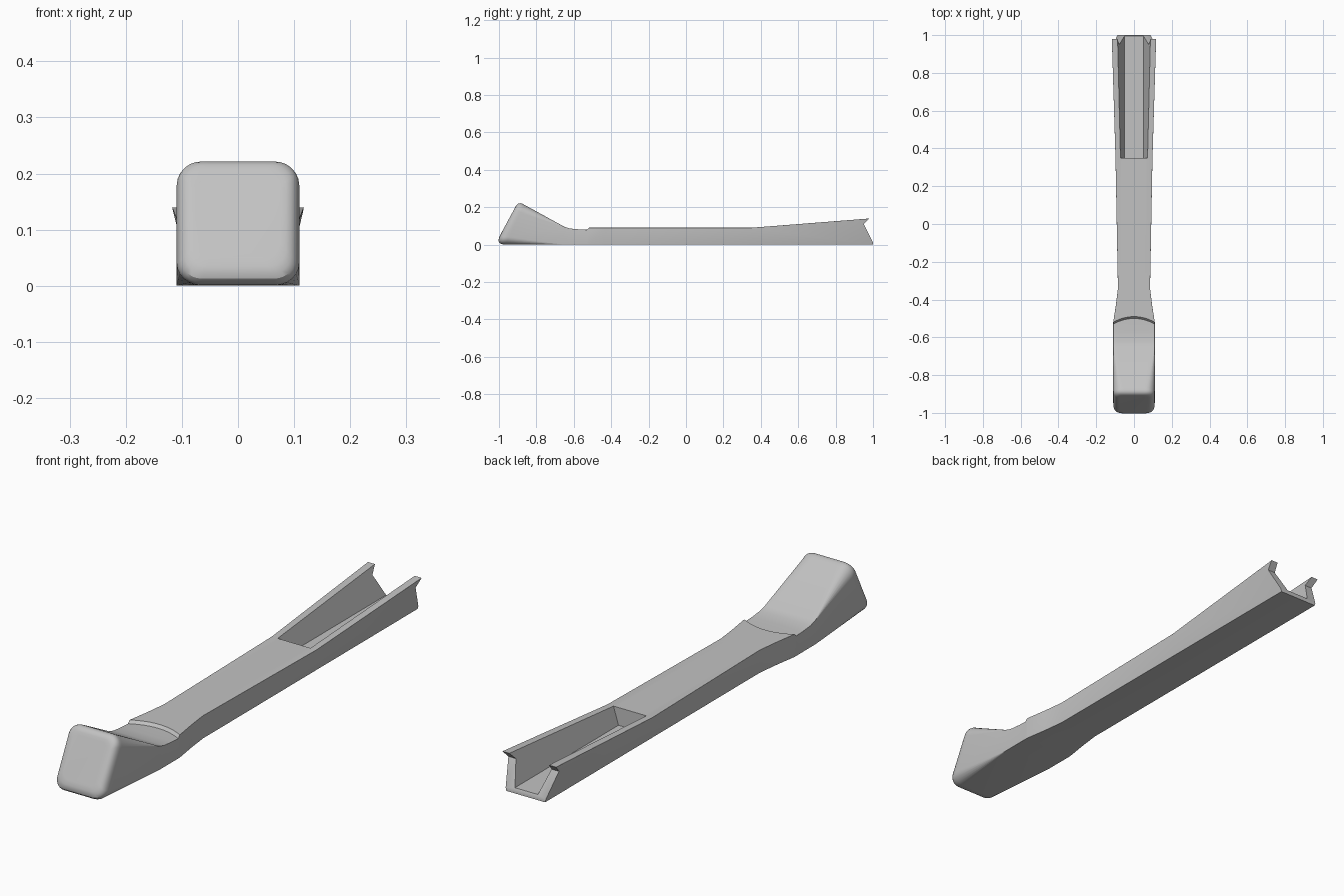
import bpy
import bmesh
from math import cos, sin, pi, radians
from mathutils import Vector

cube = bpy.data.objects.get("Cube")
if cube:
    bpy.data.objects.remove(cube, do_unlink=True)

grey = bpy.data.materials.new("light_grey")
grey.use_nodes = True
colour = (0.54, 0.54, 0.54, 1)
grey.diffuse_color = colour
grey.node_tree.nodes["Principled BSDF"].inputs["Base Color"].default_value = colour


def make_object(name, bm):
    bmesh.ops.recalc_face_normals(bm, faces=bm.faces)
    mesh = bpy.data.meshes.new(name)
    bm.to_mesh(mesh)
    bm.free()
    mesh.materials.append(grey)
    obj = bpy.data.objects.new(name, mesh)
    bpy.context.collection.objects.link(obj)
    return obj


def section(bottom, top, half_bottom, half_top, radius, bow=0):
    """Rounded trapezoid standing on the line bottom-top, given as (y, z)."""
    b, t = Vector((0, *bottom)), Vector((0, *top))
    height = (t - b).length
    uv = []
    corners = [(1, 0, -90), (1, 1, 0), (-1, 1, 90), (-1, 0, 180)]
    for side, upper, start in corners:
        for i in range(7):
            a = radians(start + 15 * i)
            v = (height - radius if upper else radius) + radius * sin(a)
            half = half_bottom + (half_top - half_bottom) * v / height
            uv.append((side * (half - radius) + radius * cos(a), v, half))
        if side == 1 and upper:
            # points across the top, so that it can bow
            flat = half_top - radius
            uv += [(flat * (1 - k / 6), height, half_top) for k in range(1, 12)]
    points = []
    for u, v, half in uv:
        p = b.lerp(t, v / height)
        points.append(Vector((u, p.y + bow * (1 - (u / half) ** 2), p.z)))
    return points


def bezier(a, c, b, t):
    return (1 - t) ** 2 * a + 2 * t * (1 - t) * c + t * t * b


# Head: rounded front rim, then a rounded block fading into sharp edges
rings = []
for i in range(7):
    t = i / 6
    low = [bezier(-0.994, -1.02, -0.965, t), bezier(0.05, 0, 0, t)]
    high = [bezier(-0.915, -0.9, -0.865, t), bezier(0.195, 0.236, 0.213, t)]
    half = bezier(0.075, 0.11, 0.11, t)
    rings.append(section(low, high, half, half, 0.03 + 0.015 * t))

# Handle: y, bottom half width, top half width, top height, bow
for y, hb, ht, z, bow in [
    (-0.65, 0.11, 0.11, 0.095, 0),
    (-0.62, 0.11, 0.11, 0.086, 0),
    (-0.57, 0.11, 0.11, 0.081, 0),
    (-0.53, 0.11, 0.11, 0.079, 0.03),
    (-0.52, 0.11, 0.11, 0.09, 0.03),
    (-0.43, 0.096, 0.096, 0.09, 0),
    (-0.34, 0.085, 0.085, 0.09, 0),
    (0.35, 0.085, 0.098, 0.09, 0),
    (1.0, 0.085, 0.118, 0.141, 0),
]:
    rings.append(section((y, 0), (y, z), hb, ht, 0.0006, bow))

bm = bmesh.new()
loops = [[bm.verts.new(p) for p in ring] for ring in rings]
n = len(loops[0])
for one, two in zip(loops, loops[1:]):
    for i in range(n):
        j = (i + 1) % n
        bm.faces.new((one[i], one[j], two[j], two[i]))
bm.faces.new(loops[0])
bm.faces.new(loops[-1])
body = make_object("handle_with_head", bm)


def prism(name, profile, offset):
    """Extrude a flat profile by an offset vector."""
    bm = bmesh.new()
    face = bm.faces.new([bm.verts.new(p) for p in profile])
    extruded = bmesh.ops.extrude_face_region(bm, geom=[face])["geom"]
    moved = [v for v in extruded if isinstance(v, bmesh.types.BMVert)]
    bmesh.ops.translate(bm, verts=moved, vec=offset)
    obj = make_object(name, bm)
    obj.hide_render = True
    return obj


# Open channel with sloping walls, and the notched end of the walls
channel = prism("channel_cutter",
                [(x, 0.35, z) for x, z in
                 [(-0.05, 0.02), (0.05, 0.02), (0.115, 0.23), (-0.115, 0.23)]],
                (0, 0.8, 0))
notch = prism("end_notch_cutter",
              [(-0.3, y, z) for y, z in
               [(1.0, 0.012), (0.95, 0.11), (0.985, 0.146), (1.1, 0.2), (1.1, 0.012)]],
              (0.6, 0, 0))

bpy.ops.object.select_all(action="DESELECT")
bpy.context.view_layer.objects.active = body
body.select_set(True)
for cutter in (channel, notch):
    mod = body.modifiers.new(cutter.name, "BOOLEAN")
    mod.operation = "DIFFERENCE"
    mod.solver = "EXACT"
    mod.object = cutter
    bpy.ops.object.modifier_apply(modifier=mod.name)
    bpy.data.objects.remove(cutter, do_unlink=True)
bpy.ops.object.shade_smooth_by_angle(angle=radians(28))
